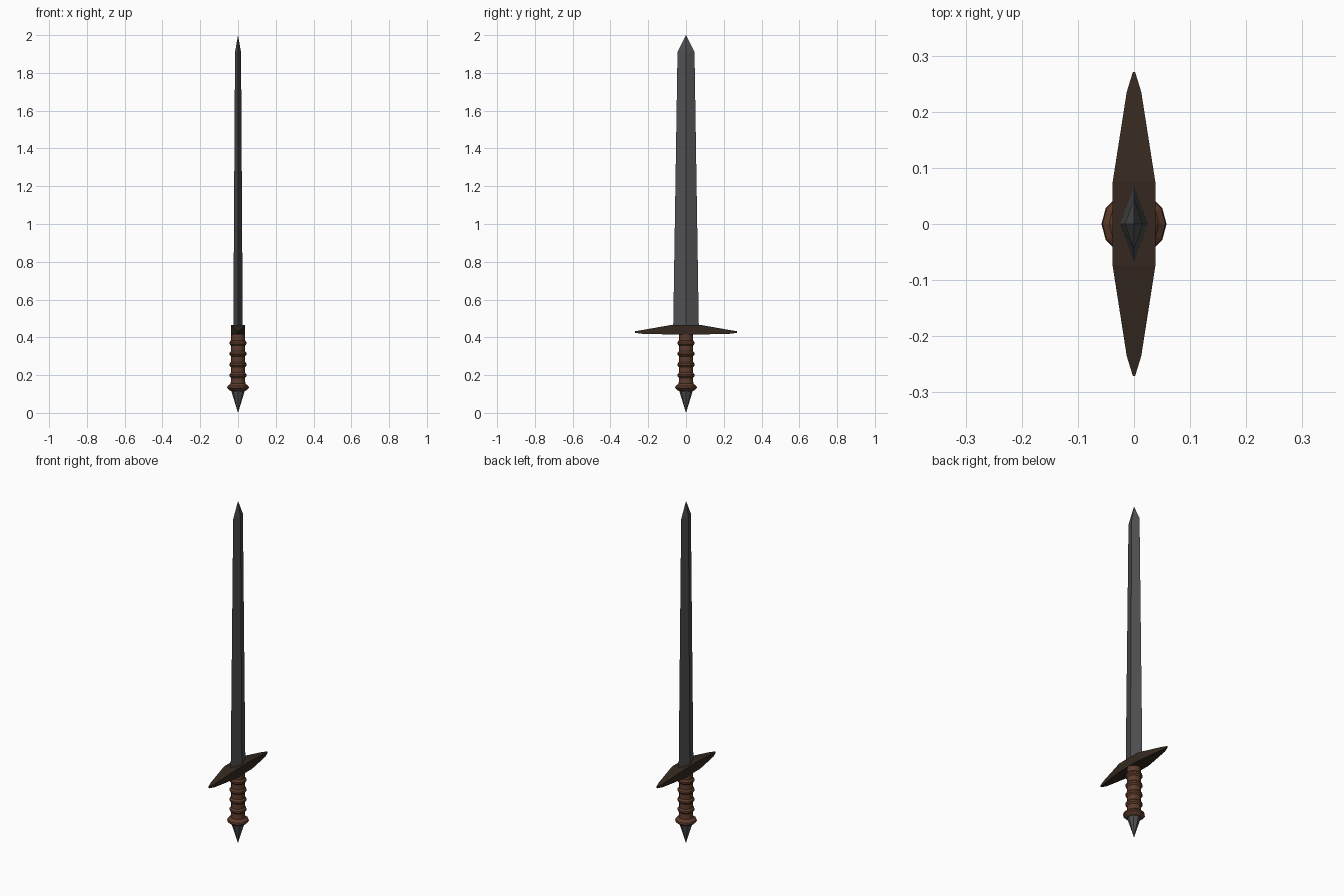
import bpy, bmesh
from math import cos, sin, pi

if "Cube" in bpy.data.objects:
    bpy.data.objects.remove(bpy.data.objects["Cube"])


def material(name, rgb):
    m = bpy.data.materials.new(name)
    m.diffuse_color = (*rgb, 1)
    m.use_nodes = True
    m.node_tree.nodes["Principled BSDF"].inputs["Base Color"].default_value = m.diffuse_color
    return m


def loft(name, rings, mat):
    """Skin a list of equal-length point rings; a one-point ring makes a tip."""
    bm = bmesh.new()
    loops = [[bm.verts.new(p) for p in ring] for ring in rings]
    n = max(len(r) for r in loops)
    for a, b in zip(loops, loops[1:]):
        for i in range(n):
            j = (i + 1) % n
            quad = [a[i % len(a)], a[j % len(a)], b[j % len(b)], b[i % len(b)]]
            bm.faces.new(list(dict.fromkeys(quad)))
    for r in (loops[0], loops[-1]):
        if len(r) > 2:
            bm.faces.new(r)
    bmesh.ops.recalc_face_normals(bm, faces=bm.faces)
    me = bpy.data.meshes.new(name)
    bm.to_mesh(me)
    bm.free()
    me.materials.append(mat)
    ob = bpy.data.objects.new(name, me)
    bpy.context.collection.objects.link(ob)
    return ob


def circle(r, z, n):
    if r == 0:
        return [(0, 0, z)]
    return [(r * cos(2 * pi * i / n), r * sin(2 * pi * i / n), z) for i in range(n)]


steel = material("dark_steel", (0.08, 0.08, 0.085))
guard_brown = material("guard_brown", (0.035, 0.022, 0.014))
leather = material("leather", (0.11, 0.045, 0.025))


# Blade: tapering diamond section
def diamond(x, y, z):
    return [(x, 0, z), (0, y, z), (-x, 0, z), (0, -y, z)]


loft("blade", [diamond(0.025, 0.068, 0.44), diamond(0.016, 0.045, 1.91), [(0, 0, 2.0)]], steel)


# Crossguard: rectangular sections along y, mirrored about the centre
def section(y, x, bottom, top):
    return [(-x, y, bottom), (x, y, bottom), (x, y, top), (-x, y, top)]


half = [(0.075, 0.038, 0.415, 0.466), (0.235, 0.013, 0.419, 0.438), (0.271, 0.002, 0.424, 0.432)]
loft("crossguard", [section(-y, *s) for y, *s in reversed(half)] +
     [section(y, *s) for y, *s in half], guard_brown)

# Grip: collar at the bottom, then four raised wrap bands
profile = [(0.03, 0.113), (0.042, 0.118), (0.058, 0.132), (0.056, 0.142), (0.039, 0.155)]
for z in (0.199, 0.256, 0.313, 0.370):
    profile += [(0.037, z - 0.014), (0.045, z - 0.005), (0.045, z + 0.005), (0.037, z + 0.014)]
profile.append((0.038, 0.43))
loft("grip", [circle(r, z, 12) for r, z in profile], leather)

# Pommel: pointed cone
loft("pommel_spike", [circle(0, 0, 8), circle(0.037, 0.12, 8)], steel)
